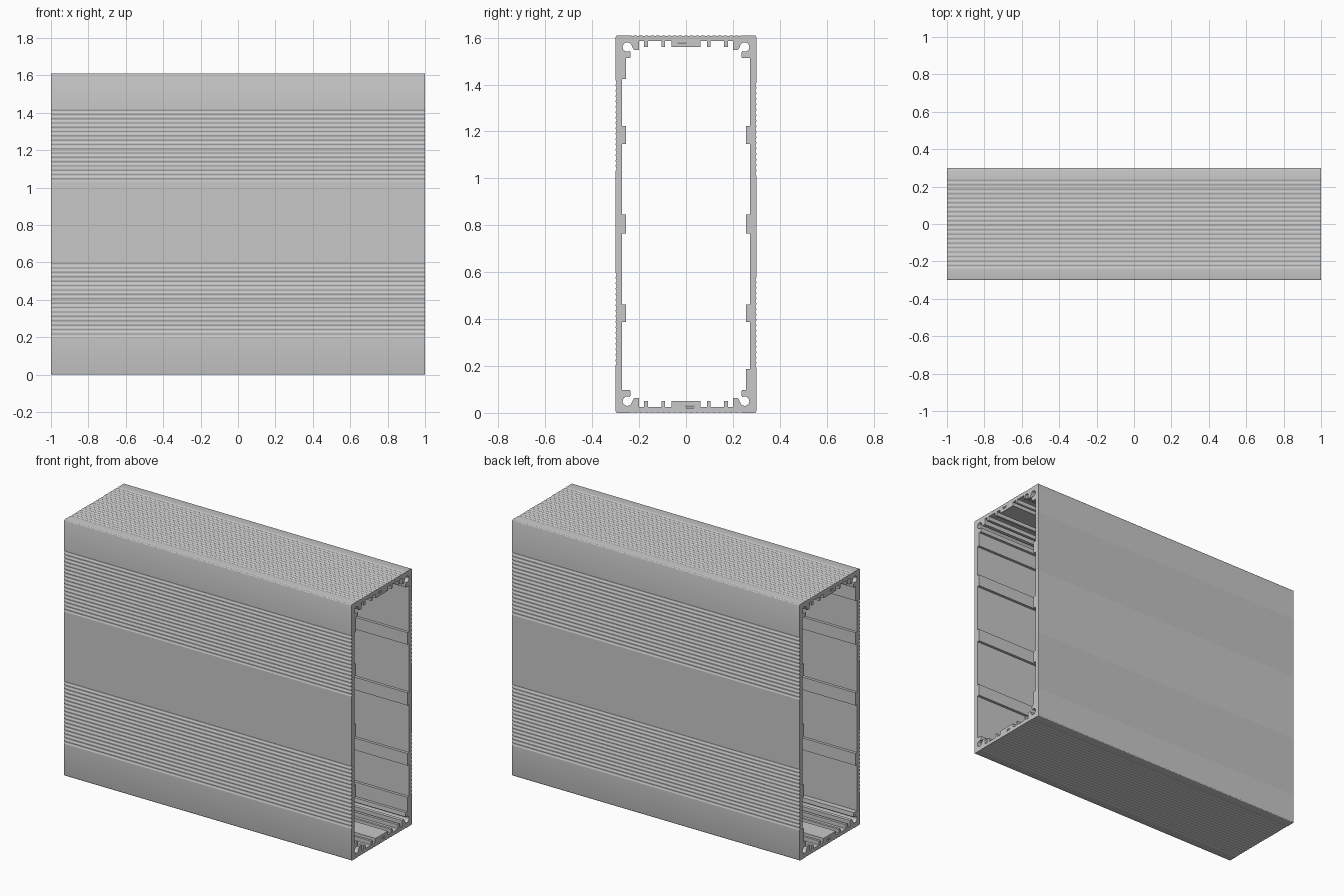
import bpy, bmesh, math
from mathutils import Vector

if "Cube" in bpy.data.objects:
    bpy.data.objects.remove(bpy.data.objects["Cube"], do_unlink=True)

LENGTH, HALF_W, HEIGHT = 2.0, 0.30, 1.61
WALL, PAD = 0.272, 0.255          # inner wall and raised pad positions
CEILING, RIB = 1.585, 1.56        # inner ceiling and rib tips


def half_turn(points):
    """Append the same points turned by half a turn about the centre."""
    return points + [(-y, HEIGHT - z) for y, z in points]


def arc(cy, cz, r, start, end, steps):
    angles = [math.radians(start + (end - start) * i / steps) for i in range(steps + 1)]
    return [(cy + r * math.cos(a), cz + r * math.sin(a)) for a in angles]


def grooves(start, end, count, depth):
    """Shallow grooves along a line: (position, depth) pairs."""
    pitch = (end - start) / count
    return [(start + (i + t) * pitch, d) for i in range(count)
            for t, d in ((0.1, 0), (0.4, depth), (0.6, depth), (0.9, 0))]


def outer_profile():
    pts = []
    for low, high in ((0.20, 0.60), (1.03, 1.42)):
        pts += [(-HALF_W + d, z) for z, d in grooves(low, high, 17, 0.003)]
    r = 0.008
    pts += arc(-HALF_W + r, HEIGHT - r, r, 180, 90, 3)
    pts += [(y, HEIGHT - d) for y, d in grooves(-0.24, 0.24, 20, 0.0025)]
    pts += arc(HALF_W - r, HEIGHT - r, r, 90, 0, 3)
    return half_turn(pts)


def screw_channel():
    """Left corner block with its open screw channel."""
    pts = [(-0.238, 1.513), (-0.236, 1.535)]
    pts += arc(-0.25, 1.56, 0.02, -60, -350, 16)
    return pts + [(-0.222, 1.547), (-0.20, 1.547), (-0.20, CEILING)]


def inner_profile():
    # left wall, upwards
    pts = [(-PAD, 0.845), (-WALL, 0.845), (-WALL, 1.147), (-PAD, 1.147),
           (-PAD, 1.223), (-WALL, 1.223), (-WALL, 1.423), (-PAD, 1.423), (-PAD, 1.513)]
    pts += screw_channel()
    # ceiling ribs and centre pad
    for a, b in ((-0.18, -0.163), (-0.105, -0.09), (-0.061, 0.061), (0.09, 0.105), (0.163, 0.18)):
        pts += [(a, CEILING), (a, RIB), (b, RIB), (b, CEILING)]
    pts += [(-y, z) for y, z in reversed(screw_channel())]
    # right wall, downwards
    pts += [(WALL, 1.513), (WALL, 1.223), (PAD, 1.223), (PAD, 1.147),
            (WALL, 1.147), (WALL, 0.845), (PAD, 0.845)]
    return half_turn(pts)


def slot(y, z, w, h):
    return [(y - w, z - h), (y + w, z - h), (y + w, z + h), (y - w, z + h)]


loops = [outer_profile(), inner_profile()]
# narrow slots through the centre pads
for z in (1.579, 1.588):
    hole = slot(-0.017, z, 0.017, 0.001)
    loops += [hole, [(-y, HEIGHT - zz) for y, zz in hole]]

# fill the cross-section and extrude it along x
bm = bmesh.new()
edges = []
for loop in loops:
    verts = [bm.verts.new((-LENGTH / 2, y, z)) for y, z in loop]
    edges += [bm.edges.new((v, verts[(i + 1) % len(verts)])) for i, v in enumerate(verts)]
bmesh.ops.triangle_fill(bm, edges=edges, use_beauty=True, normal=Vector((1, 0, 0)))
result = bmesh.ops.extrude_face_region(bm, geom=bm.faces[:], use_keep_orig=True)
moved = [g for g in result["geom"] if isinstance(g, bmesh.types.BMVert)]
bmesh.ops.translate(bm, verts=moved, vec=(LENGTH, 0, 0))
bmesh.ops.recalc_face_normals(bm, faces=bm.faces[:])

mesh = bpy.data.meshes.new("extruded_housing")
bm.to_mesh(mesh)
bm.free()
housing = bpy.data.objects.new("extruded_housing", mesh)
bpy.context.collection.objects.link(housing)

# plain grey metal
grey = bpy.data.materials.new("light_grey_metal")
grey.use_nodes = True
colour = (0.58, 0.58, 0.58, 1)
grey.diffuse_color = colour
grey.node_tree.nodes["Principled BSDF"].inputs["Base Color"].default_value = colour
mesh.materials.append(grey)

# smooth only the round screw channels
bpy.context.view_layer.objects.active = housing
housing.select_set(True)
bpy.ops.object.shade_smooth_by_angle(angle=math.radians(19))
